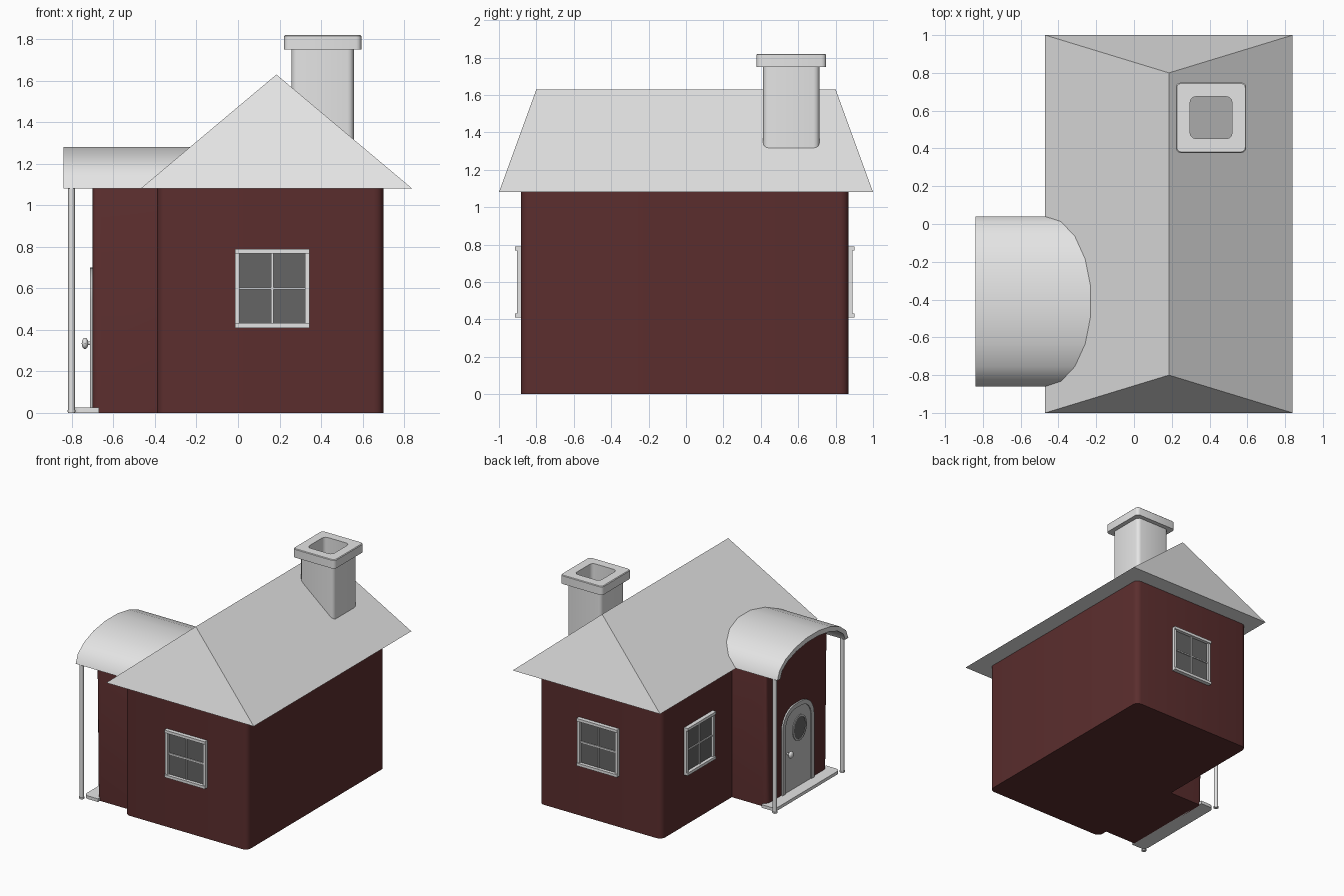
import bpy, bmesh, math
from mathutils import Matrix, Vector

if "Cube" in bpy.data.objects:
    bpy.data.objects.remove(bpy.data.objects["Cube"])


def material(name, r, g, b):
    m = bpy.data.materials.new(name)
    m.use_nodes = True
    m.diffuse_color = (r, g, b, 1)
    m.node_tree.nodes["Principled BSDF"].inputs["Base Color"].default_value = (r, g, b, 1)
    return m


WALL = material("dark red wall", .105, .027, .027)
WHITE = material("off white", .78, .78, .78)
DOOR = material("door grey", .55, .55, .55)
GLASS = material("grey glass", .13, .13, .13)
parts = []


def place(x, y, z, turn=0):
    return Matrix.Translation((x, y, z)) @ Matrix.Rotation(math.radians(turn), 4, 'Z')


def finish(name, bm, mat, frame=Matrix()):
    bmesh.ops.recalc_face_normals(bm, faces=bm.faces)
    bm.transform(frame)
    mesh = bpy.data.meshes.new(name)
    bm.to_mesh(mesh)
    bm.free()
    mesh.materials.append(mat)
    ob = bpy.data.objects.new(name, mesh)
    bpy.context.collection.objects.link(ob)
    parts.append(ob)
    return ob


def add_box(bm, lo, hi):
    lo, hi = Vector(lo), Vector(hi)
    m = Matrix.Translation((lo + hi) / 2) @ Matrix.Diagonal((*(hi - lo), 1))
    bmesh.ops.create_cube(bm, size=1, matrix=m)


def round_uprights(bm, radius, test=lambda v: True):
    edges = [e for e in bm.edges
             if (e.verts[0].co - e.verts[1].co).xy.length < .001 and test(e.verts[0].co)]
    bmesh.ops.bevel(bm, geom=edges, offset=radius, segments=4, profile=.5, affect='EDGES')


def prism(name, outline, y0, y1, mat, frame=Matrix(), radius=0):
    """Outline in x, z pushed from y0 to y1."""
    bm = bmesh.new()
    face = bm.faces.new([bm.verts.new((x, y0, z)) for x, z in outline])
    new = bmesh.ops.extrude_face_region(bm, geom=[face])["geom"]
    bmesh.ops.translate(bm, vec=(0, y1 - y0, 0),
                        verts=[v for v in new if isinstance(v, bmesh.types.BMVert)])
    if radius:
        round_uprights(bm, radius, lambda v: v.y < y0 + .001)
    return finish(name, bm, mat, frame)


def arc(rx, rz, cx, cz, a0, a1, n):
    angles = [math.radians(a0 + (a1 - a0) * i / n) for i in range(n + 1)]
    return [(cx + rx * math.cos(a), cz + rz * math.sin(a)) for a in angles]


# Main house block
bm = bmesh.new()
add_box(bm, (-.39, -.882, 0), (.70, .868, 1.085))
round_uprights(bm, .045)
finish("house_walls", bm, WALL)

# Hipped roof
bm = bmesh.new()
eaves = [bm.verts.new((x, y, 1.08)) for x, y in ((-.47, -1), (.84, -1), (.84, 1), (-.47, 1))]
front, back = [bm.verts.new((.185, y, 1.63)) for y in (-.8, .8)]
a, b, c, d = eaves
for loop in ((a, b, front), (b, c, back, front), (c, d, back), (d, a, front, back), (d, c, b, a)):
    bm.faces.new(loop)
finish("main_roof", bm, WHITE)

# Porch parts share a frame looking out along -x
PORCH = place(0, -.41, 0, -90)
crown = arc(.43, .18, 0, 1.08, 0, 180, 18)
wing = [(-.385, 0), (.385, 0), (.385, 1.13)] + [p for p in crown if abs(p[0]) < .38] + [(-.385, 1.13)]
prism("entrance_wing", wing, -.70, -.30, WALL, PORCH, .04)

shell = arc(.45, .205, 0, 1.08, 0, 180, 9) + arc(.412, .165, 0, 1.08, 180, 0, 9)
prism("porch_roof", shell, -.84, -.20, WHITE, PORCH)

bm = bmesh.new()
add_box(bm, (-.41, -.795, 0), (.41, -.67, .025))
round_uprights(bm, .04, lambda v: v.y < -.7)
finish("porch_step", bm, WHITE, PORCH)

for side, u in (("front", .428), ("back", -.428)):
    bm = bmesh.new()
    for radius, z0, z1 in ((.016, 0, 1.09), (.02, .004, .014)):
        bmesh.ops.create_cone(bm, cap_ends=True, segments=16, radius1=radius, radius2=radius,
                              depth=z1 - z0, matrix=place(u, -.802, (z0 + z1) / 2))
    finish(side + "_porch_post", bm, WHITE, PORCH)


# Door with rounded head, casing, porthole and knob
def door_outline(half, top, r):
    head = arc(r, r, half - r, top - r, 0, 90, 6) + arc(r, r, r - half, top - r, 90, 180, 6)
    return [(half, .02)] + head + [(-half, .02)]


prism("door_panel", door_outline(.165, .67, .13), -.706, -.69, DOOR, PORCH)
casing = door_outline(.2, .70, .16) + door_outline(.163, .665, .125)[::-1]
prism("door_casing", casing, -.713, -.69, DOOR, PORCH)
disc = arc(.075, .09, .02, .49, 0, 345, 23)
prism("door_porthole", disc, -.708, -.70, GLASS, PORCH)
ring = arc(.088, .103, .02, .49, 0, 360, 24) + arc(.075, .09, .02, .49, 360, 0, 24)
prism("porthole_ring", ring, -.712, -.70, DOOR, PORCH)

bm = bmesh.new()
bmesh.ops.create_uvsphere(bm, u_segments=16, v_segments=10, radius=1,
                          matrix=place(-.13, -.737, .335) @ Matrix.Diagonal((.027, .016, .027, 1)))
bmesh.ops.create_cone(bm, cap_ends=True, segments=12, radius1=.009, radius2=.009, depth=.04,
                      matrix=place(-.13, -.717, .335) @ Matrix.Rotation(math.pi / 2, 4, 'X'))
finish("door_knob", bm, WHITE, PORCH)


# Four-pane windows
def window(name, frame, w=.18, h=.19, t=.022):
    bm = bmesh.new()
    for s in (-1, 1):
        x0, x1 = sorted((s * w, s * (w - t)))
        add_box(bm, (x0, -.022, -h + t), (x1, .01, h - t))
        z0, z1 = sorted((s * h, s * (h - t)))
        add_box(bm, (-w, -.032, z0), (w, .01, z1))
    add_box(bm, (-.005, -.015, -h + t), (.005, .01, h - t))
    add_box(bm, (-w + t, -.014, -.005), (w - t, .01, .005))
    finish(name + "_frame", bm, WHITE, frame)
    bm = bmesh.new()
    add_box(bm, (-w + t, -.006, -h + t), (w - t, .002, h - t))
    finish(name + "_glass", bm, GLASS, frame)


window("front_window", place(.165, -.882, .6))
window("back_window", place(.165, .868, .6, 180))
window("right_window", place(-.39, .40, .6, -90))

# Hollow chimney: rounded square rings from outside base, over the cap, down the flue
bm = bmesh.new()
rings = []
for half, z, r in ((.15, 1.2, .03), (.15, 1.75, .03), (.186, 1.75, .025), (.186, 1.815, .025),
                   (.181, 1.82, .022), (.111, 1.82, .03), (.111, 1.2, .03)):
    k = half - r
    pts = []
    for i, (sx, sy) in enumerate(((1, 1), (-1, 1), (-1, -1), (1, -1))):
        pts += arc(r, r, sx * k, sy * k, i * 90, i * 90 + 90, 3)
    rings.append([bm.verts.new((x, y, z)) for x, y in pts])
for low, high in zip(rings, rings[1:] + rings[:1]):
    for i in range(len(low)):
        j = (i + 1) % len(low)
        bm.faces.new((low[i], low[j], high[j], high[i]))
finish("chimney", bm, WHITE, place(.408, .563, 0))

# Smooth the curved parts, keep corners crisp
bpy.ops.object.select_all(action='DESELECT')
for ob in parts:
    ob.select_set(True)
bpy.context.view_layer.objects.active = parts[0]
bpy.ops.object.shade_smooth_by_angle(angle=math.radians(35))
